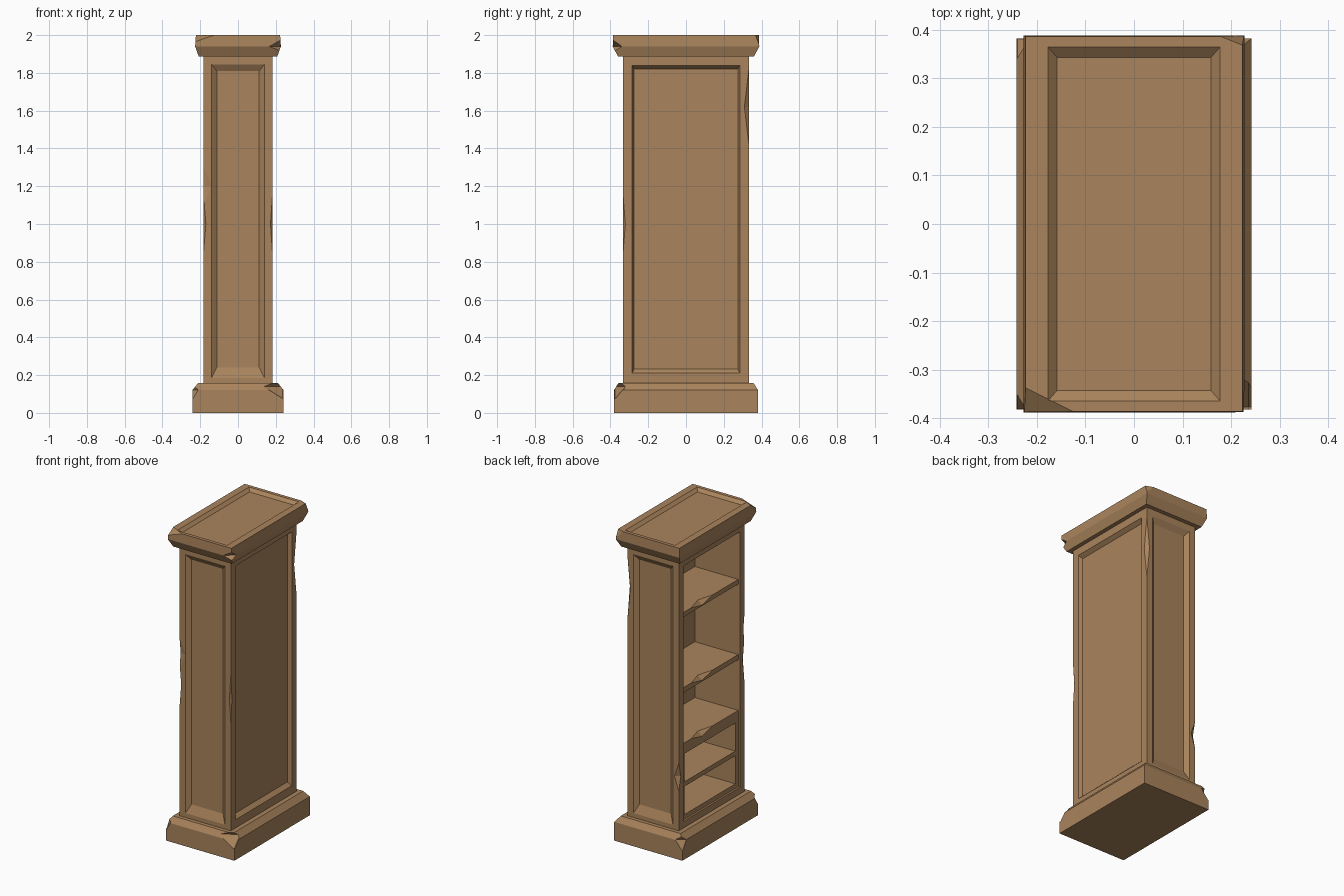
import bpy, bmesh
from mathutils import Matrix, Vector

if "Cube" in bpy.data.objects:
    bpy.data.objects.remove(bpy.data.objects["Cube"])

wood = bpy.data.materials.new("warm brown wood")
wood.diffuse_color = (0.40, 0.23, 0.107, 1)
wood.use_nodes = True
wood.node_tree.nodes["Principled BSDF"].inputs["Base Color"].default_value = wood.diffuse_color


def finish(bm, name):
    bmesh.ops.recalc_face_normals(bm, faces=bm.faces)
    me = bpy.data.meshes.new(name)
    bm.to_mesh(me)
    bm.free()
    me.materials.append(wood)
    ob = bpy.data.objects.new(name, me)
    bpy.context.collection.objects.link(ob)
    return ob


def box(name, x0, x1, y0, y1, z0, z1):
    bm = bmesh.new()
    bmesh.ops.create_cube(bm, size=1)
    for v in bm.verts:
        v.co = ((x0 + x1) / 2 + v.co.x * (x1 - x0), (y0 + y1) / 2 + v.co.y * (y1 - y0),
                (z0 + z1) / 2 + v.co.z * (z1 - z0))
    return finish(bm, name)


def rings(name, levels):
    """Stack of rectangular cross-sections (half x, half y, z), capped."""
    bm = bmesh.new()
    loops = [[bm.verts.new((sx * hx, sy * hy, z)) for sx, sy in ((-1, -1), (1, -1), (1, 1), (-1, 1))]
             for hx, hy, z in levels]
    for a, b in zip(loops, loops[1:]):
        for i in range(4):
            j = (i + 1) % 4
            bm.faces.new((a[i], a[j], b[j], b[i]))
    bm.faces.new(loops[0][::-1])
    bm.faces.new(loops[-1])
    return finish(bm, name)


def chip(ob, chips):
    """Knock flat chips off edges with small diamond cutters."""
    for centre, radii in chips:
        bm = bmesh.new()
        bmesh.ops.create_uvsphere(bm, u_segments=4, v_segments=2, radius=1)
        bmesh.ops.transform(bm, verts=bm.verts,
                            matrix=Matrix.Translation(centre) @ Matrix.Diagonal((*radii, 1)))
        cutter = finish(bm, "chip_cutter")
        cutter.hide_render = True
        mod = ob.modifiers.new("chip", 'BOOLEAN')
        mod.operation, mod.object, mod.solver = 'DIFFERENCE', cutter, 'EXACT'
        bpy.context.view_layer.objects.active = ob
        bpy.ops.object.modifier_apply(modifier=mod.name)
        bpy.data.objects.remove(cutter)


# plinth with chamfered upper edge
plinth = rings("plinth", [(.242, .382, 0), (.242, .382, .12), (.212, .358, .157)])
chip(plinth, [((.235, -.376, .14), (.11, .06, .07)), ((-.24, .38, .12), (.05, .04, .06)),
              ((-.24, -.38, .12), (.03, .03, .05))])

# cornice with a shallow sunken top
cornice = rings("cornice", [(.208, .36, 1.887), (.227, .388, 1.94), (.223, .386, 2.0),
                            (.177, .364, 2.0), (.158, .342, 1.982)])
chip(cornice, [((-.225, -.386, 2.0), (.10, .05, .035)), ((.226, -.388, 1.94), (.06, .05, .035)),
               ((.225, .387, 2.0), (.05, .02, .05))])

# carcass: a box with sunken panels on three sides and a deep opening on -x
bm = bmesh.new()
bmesh.ops.create_cube(bm, size=2)
for v in bm.verts:
    v.co = (v.co.x * .182, v.co.y * .333, 1.0225 + v.co.z * .8675)
sides = [  # outward axis, sign, then steps of (half width, z low, z high, plane position)
    (1, -1, [(.14, .185, 1.845, .333), (.112, .24, 1.81, .311)]),
    (1, 1, [(.14, .185, 1.845, .333), (.112, .24, 1.81, .311)]),
    (0, 1, [(.285, .21, 1.838, .182), (.274, .233, 1.82, .158)]),
    (0, -1, [(.287, .20, 1.838, .182), (.287, .20, 1.838, -.138)]),
]
for axis, sign, steps in sides:
    bm.normal_update()
    n = Vector((0, 0, 0))
    n[axis] = sign
    face = max(bm.faces, key=lambda f: (round(f.normal.dot(n), 3), f.calc_area()))
    for half, z0, z1, pos in steps:
        mid = face.calc_center_median()
        bmesh.ops.inset_individual(bm, faces=[face], thickness=.004)
        for v in face.verts:
            v.co[1 - axis] = half if v.co[1 - axis] > mid[1 - axis] else -half
            v.co.z = z1 if v.co.z > mid.z else z0
            v.co[axis] = sign * pos
carcass = finish(bm, "carcass")
chip(carcass, [((-.182, -.333, 1.2), (.045, .012, .10)), ((.182, .333, 1.62), (.02, .024, .2)),
               ((-.182, .333, .5), (.03, .02, .09)), ((.182, -.333, 1.0), (.01, .012, .15)),
               ((-.182, -.333, 1.0), (.012, .02, .15))])

# shelves, each with a chipped front edge
for i, (z0, z1) in enumerate([(1.50, 1.53), (1.015, 1.048), (.62, .69)]):
    shelf = box(f"shelf_{i + 1}", -.17, .145, -.29, .29, z0, z1)
    chip(shelf, [((-.17, .08, z1), (.03, .11, .025))])

# lower compartment surround: side cheeks, middle board and bottom board
for name, s in (("front_cheek", -1), ("back_cheek", 1)):
    y0, y1 = sorted((s * .257, s * .29))
    box(name, -.17, .145, y0, y1, .195, .65)
box("lower_shelf", -.17, .145, -.27, .27, .41, .44)
box("bottom_board", -.17, .145, -.27, .27, .195, .23)
